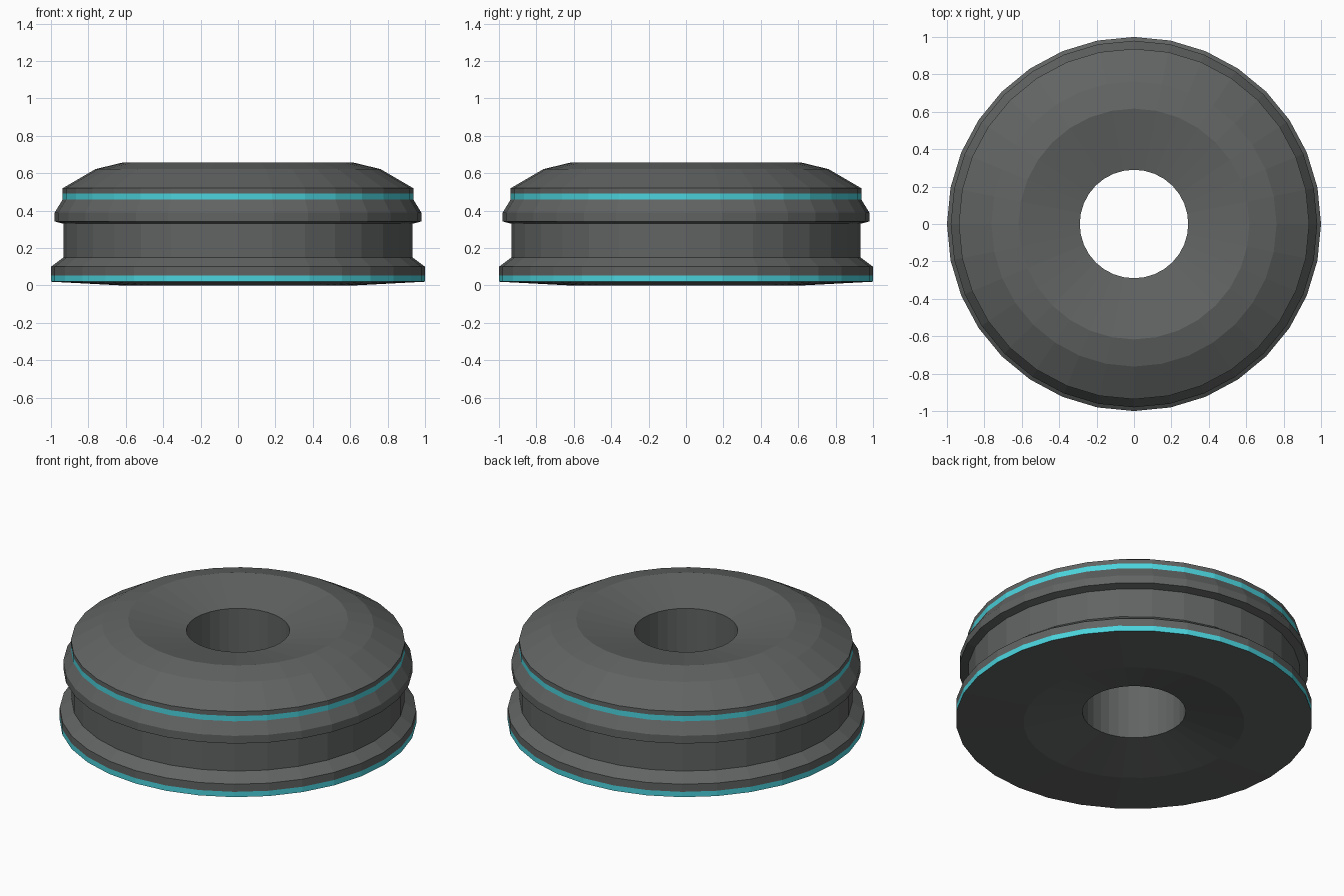
import bpy
import bmesh
from math import cos, sin, pi

if "Cube" in bpy.data.objects:
    bpy.data.objects.remove(bpy.data.objects["Cube"])

SIDES = 32


def material(name, rgb):
    m = bpy.data.materials.new(name)
    m.diffuse_color = (*rgb, 1.0)
    m.use_nodes = True
    m.node_tree.nodes["Principled BSDF"].inputs["Base Color"].default_value = m.diffuse_color
    return m


def lathe(name, profile, mats):
    """Revolve a closed (radius, z, material index) profile; the index colours
    the strip from that point to the next."""
    bm = bmesh.new()
    rings = [[bm.verts.new((r * cos(2 * pi * i / SIDES), r * sin(2 * pi * i / SIDES), z))
              for i in range(SIDES)] for r, z, _ in profile]
    for k, (_, _, mat) in enumerate(profile):
        a, b = rings[k], rings[(k + 1) % len(rings)]
        for i in range(SIDES):
            j = (i + 1) % SIDES
            bm.faces.new((a[i], a[j], b[j], b[i])).material_index = mat
    bmesh.ops.recalc_face_normals(bm, faces=bm.faces[:])
    me = bpy.data.meshes.new(name)
    bm.to_mesh(me)
    bm.free()
    for m in mats:
        me.materials.append(m)
    ob = bpy.data.objects.new(name, me)
    bpy.context.collection.objects.link(ob)
    return ob


dark = material("dark_grey", (0.12, 0.125, 0.125))
teal = material("teal", (0.07, 0.65, 0.72))

profile = [
    # dished underside
    (0.29, 0.07, 0), (0.62, 0.0, 0),
    # bottom flange with teal stripe
    (1.0, 0.02, 1), (1.0, 0.053, 0), (1.0, 0.10, 0),
    # recessed waist
    (0.933, 0.15, 0), (0.933, 0.33, 0),
    # upper rib with teal stripe
    (0.98, 0.342, 0), (0.98, 0.39, 0), (0.937, 0.46, 1), (0.937, 0.492, 0),
    # bevelled shoulder and dished top, then back down the bore
    (0.937, 0.52, 0), (0.762, 0.622, 0), (0.617, 0.657, 0), (0.29, 0.587, 0),
]
lathe("ring_body", profile, [dark, teal])
